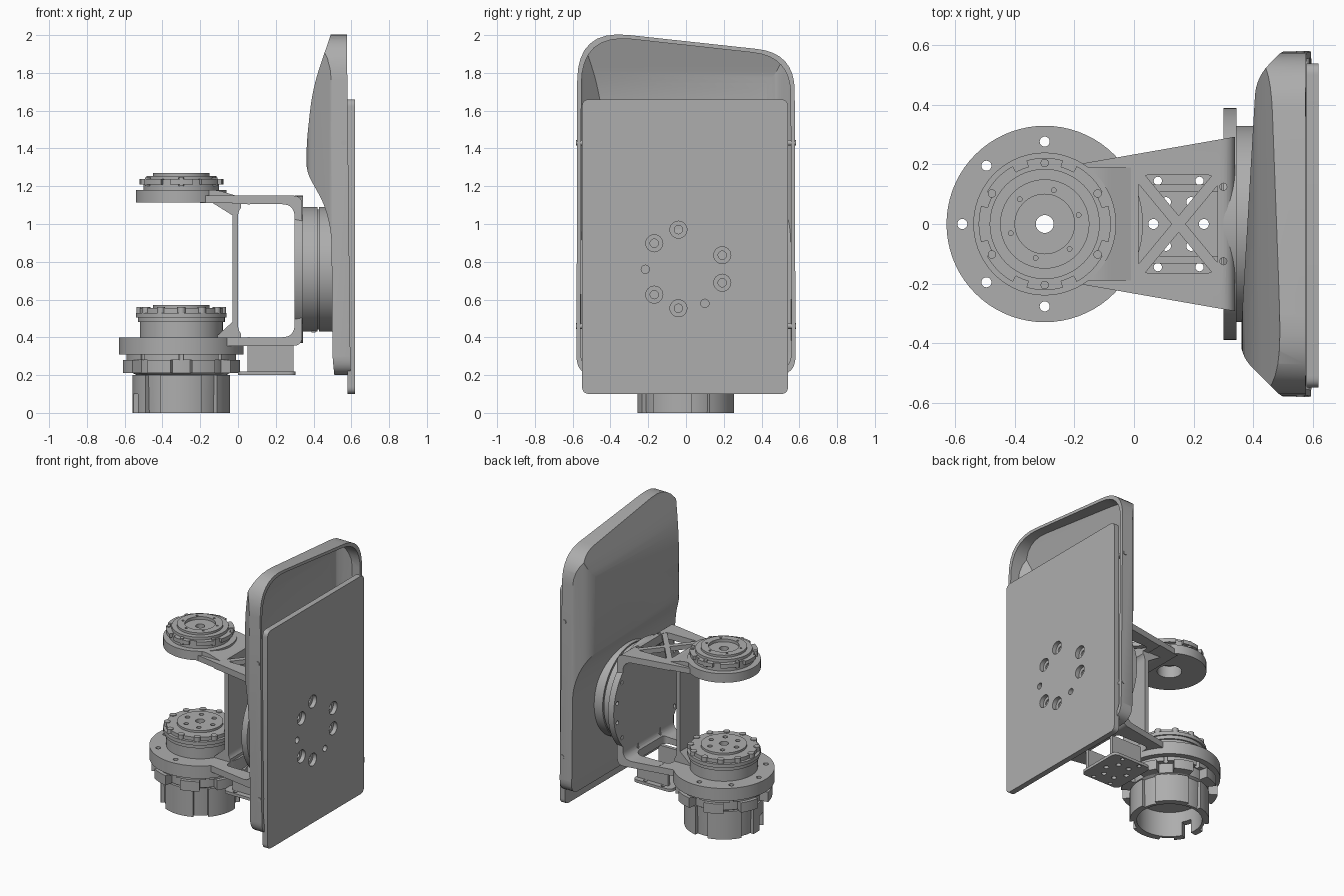
import bpy, bmesh
from math import sin, cos, pi, radians
from mathutils import Vector

if "Cube" in bpy.data.objects:
    bpy.data.objects.remove(bpy.data.objects["Cube"])

gray = bpy.data.materials.new("machined gray")
gray.use_nodes = True
tone = (0.42, 0.42, 0.42, 1)
gray.diffuse_color = tone
gray.node_tree.nodes["Principled BSDF"].inputs["Base Color"].default_value = tone

AXES = {"x": lambda a, b, h: (h, a, b),
        "y": lambda a, b, h: (a, h, b),
        "z": lambda a, b, h: (a, b, h)}
parts = []


def finish(name, bm):
    bmesh.ops.recalc_face_normals(bm, faces=bm.faces)
    mesh = bpy.data.meshes.new(name)
    bm.to_mesh(mesh)
    bm.free()
    mesh.materials.append(gray)
    ob = bpy.data.objects.new(name, mesh)
    bpy.context.collection.objects.link(ob)
    parts.append(ob)
    return ob


def prism(name, axis, lo, hi, *outlines):
    """Extrude one or more flat outlines along an axis."""
    bm = bmesh.new()
    for pts in outlines:
        rings = [[bm.verts.new(AXES[axis](p[0], p[1], h)) for p in pts] for h in (lo, hi)]
        for ring in rings:
            bm.faces.new(ring)
        for i in range(len(pts)):
            j = (i + 1) % len(pts)
            bm.faces.new((rings[0][i], rings[0][j], rings[1][j], rings[1][i]))
    return finish(name, bm)


def lathe(name, axis, centre, profile, n=72):
    """Spin a closed (radius, height) loop about an axis."""
    bm = bmesh.new()
    rings = [[bm.verts.new(AXES[axis](centre[0] + r * cos(2 * pi * k / n),
                                      centre[1] + r * sin(2 * pi * k / n), h))
              for k in range(n)] for r, h in profile]
    for i, ring in enumerate(rings):
        nxt = rings[(i + 1) % len(rings)]
        for k in range(n):
            m = (k + 1) % n
            bm.faces.new((ring[k], ring[m], nxt[m], nxt[k]))
    return finish(name, bm)


def boolean(ob, cutter, how="DIFFERENCE"):
    mod = ob.modifiers.new("cut", "BOOLEAN")
    mod.operation, mod.object, mod.solver = how, cutter, "EXACT"
    deps = bpy.context.evaluated_depsgraph_get()
    mesh = bpy.data.meshes.new_from_object(ob.evaluated_get(deps))
    ob.modifiers.clear()
    ob.data = mesh
    parts.remove(cutter)
    bpy.data.objects.remove(cutter)
    return ob


def circle(cx, cy, r, n=24):
    return [(cx + r * cos(2 * pi * k / n), cy + r * sin(2 * pi * k / n)) for k in range(n)]


def polar(cx, cy, r, count, start=0):
    return [(cx + r * cos(radians(start) + 2 * pi * k / count),
             cy + r * sin(radians(start) + 2 * pi * k / count)) for k in range(count)]


def sector(cx, cy, r0, r1, mid, half, n=8):
    """Arc-shaped lug outline, angles in degrees."""
    angles = [radians(mid - half + 2 * half * k / n) for k in range(n + 1)]
    return ([(cx + r1 * cos(a), cy + r1 * sin(a)) for a in angles] +
            [(cx + r0 * cos(a), cy + r0 * sin(a)) for a in reversed(angles)])


def rounded(pts, default=0.0, n=8):
    """Round each corner by its own distance (third value) or the default."""
    out = []
    for i, p in enumerate(pts):
        d = p[2] if len(p) > 2 else default
        c, a, b = (Vector(q[:2]) for q in (p, pts[i - 1], pts[(i + 1) % len(pts)]))
        if d == 0:
            out.append(tuple(c))
            continue
        s, e = c + (a - c).normalized() * d, c + (b - c).normalized() * d
        for k in range(n + 1):
            t = k / n
            out.append(tuple(s * (1 - t) ** 2 + c * 2 * t * (1 - t) + e * t * t))
    return out


def box(x0, x1, y0, y1):
    return [(x0, y0), (x1, y0), (x1, y1), (x0, y1)]


def shell_body(name, t, front):
    """Intersection of three silhouettes, thinned by t."""
    outline = [(-0.58, 0.2, 0.1), (0.58, 0.2, 0.1), (0.575, 1.905, 0.2), (-0.575, 2.03, 0.27)]
    outline = [(y * (1 - t * 1.7), 1.1 + (z - 1.1) * (1 - t * 1.1), d) for y, z, d in outline]
    side = [(0.52, 0.1), (0.5, 0.3, 0.04), (0.495, 0.95, 0.07), (0.46, 1.1, 0.07),
            (0.36, 1.28, 0.06), (0.365, 1.45, 0.07), (0.395, 1.72, 0.12), (0.49, 2.0, 0.02),
            (0.51, 2.1)]
    side = [(p[0] + t,) + p[1:] for p in side] + [(front, 2.1), (front + 0.022, 0.1)]
    plan = [(0.5, 0.585, 0.03), (0.41, 0.49, 0.06), (0.355, -0.44, 0.06), (0.5, -0.585, 0.03)]
    plan = [(x + t, y * (1 - t * 1.7), d) for x, y, d in plan] + [(0.8, -0.6), (0.8, 0.6)]
    ob = prism(name, "x", 0.2, 0.75, rounded(outline))
    boolean(ob, prism("side_cut", "y", -1, 1, rounded(side)), "INTERSECT")
    return boolean(ob, prism("plan_cut", "z", 0, 3, rounded(plan)), "INTERSECT")


# Curved back shell, hollow and open toward the panel
shell = shell_body("back_shell", 0, 0.575)
boolean(shell, shell_body("shell_hollow", 0.022, 0.7))
for x, z in ((0.56, 1.43), (0.575, 0.46)):
    prism("shell_side_screw", "y", -0.582, 0.582, circle(x, z, 0.015))

# Flat panel with counterbored mounting holes
panel = prism("front_panel", "x", 0.58, 0.62,
              rounded([(-0.55, 0.1), (0.54, 0.1), (0.54, 1.66), (-0.55, 1.66)], 0.04))
bolts = [(y, 0.762 + s * dz) for s in (-1, 1) for y, dz in ((-0.04, 0.208), (-0.168, 0.136), (0.192, 0.073))]
boolean(panel, prism("bores", "x", 0.59, 0.7, *[circle(y, z, 0.045) for y, z in bolts]))
boolean(panel, prism("holes", "x", 0.5, 0.7, *[circle(y, z, 0.022) for y, z in bolts + [(-0.215, 0.76), (0.1, 0.58)]]))

# Turntable between bracket and shell
MID = (0, 0.76)
lathe("turntable", "x", MID, [(0.05, 0.34), (0.33, 0.34), (0.33, 0.42), (0.318, 0.42),
                              (0.318, 0.43), (0.33, 0.43), (0.33, 0.51), (0.05, 0.51)])
prism("turntable_tab", "z", 0.425, 0.48, box(0.39, 0.41, -0.05, 0.05))
flange = lathe("mount_flange", "x", MID, [(0.06, 0.3), (0.39, 0.3), (0.39, 0.345), (0.06, 0.345)])
boolean(flange, prism("holes", "x", 0.2, 0.4, *[circle(y, z, 0.014, 16) for y, z in polar(0, 0.76, 0.355, 16, 11)]))

# C-shaped bracket frame with tapering arms and a narrow rear post
frame = prism("bracket_frame", "y", -0.4, 0.4, rounded(
    [(-0.2, 0.355), (0.34, 0.355, 0.05), (0.34, 1.15, 0.05), (-0.2, 1.15)]))
boolean(frame, prism("window", "y", -1, 1, rounded(box(0, 0.3, 0.4, 1.105), 0.07)))
boolean(frame, prism("taper", "z", 0, 2, [(-0.25, -0.19), (0.35, -0.295), (0.35, 0.295), (-0.25, 0.19)]), "INTERSECT")
boolean(frame, prism("rear_gap", "y", -1, 1, [(-0.3, 0.4), (-0.03, 0.4), (-0.03, 1.11), (-0.3, 1.11)]))
boolean(frame, prism("post_sides", "z", 0.4, 1.105, box(-0.1, 0.05, 0.11, 0.5), box(-0.1, 0.05, -0.5, -0.11)))
boolean(frame, prism("arm_window", "z", 0, 2, rounded(box(0.015, 0.28, -0.165, 0.165), 0.04)))
boolean(frame, prism("arm_holes", "z", 0, 2, *[circle(0.3, y, 0.012, 16) for y in (-0.125, 0.125)]))

# Crossed struts in the upper arm window
for s in (-1, 1):
    d = Vector((0.29, 0.35 * s)).normalized()
    n = Vector((-d.y, d.x)) * 0.018
    c = Vector((0.15, 0))
    prism("arm_strut", "z", 1.115, 1.148, [tuple(c + d * a * 0.215 + n * b)
                                          for a, b in ((-1, -1), (1, -1), (1, 1), (-1, 1))])

# Gussets joining post and arms to the hubs
prism("upper_gusset", "y", -0.11, 0.11, rounded([(-0.14, 1.115), (-0.1, 1.09, 0.02), (-0.02, 1.04), (-0.02, 1.115)]))
prism("lower_gusset", "y", -0.11, 0.11, [(-0.12, 0.4), (-0.02, 0.49), (-0.02, 0.4)])
prism("arm_shoulder", "y", -0.19, 0.19, rounded([(-0.2, 1.12), (-0.2, 1.18), (-0.11, 1.18, 0.03), (-0.01, 1.15), (-0.01, 1.12)]))
CX, CY = -0.3, 0

# Upper hub
hub = lathe("upper_hub", "z", (CX, CY), [
    (0.03, 1.25), (0.1, 1.25), (0.1, 1.27), (0.15, 1.27), (0.15, 1.255), (0.185, 1.255), (0.185, 1.235),
    (0.2, 1.235), (0.2, 1.18), (0.24, 1.18), (0.24, 1.115), (0.08, 1.115), (0.08, 1.2), (0.03, 1.2)])
prism("hub_lugs", "z", 1.21, 1.238, *[sector(CX, CY, 0.19, 0.222, a, 16) for a in range(0, 360, 45)])
prism("hub_screws", "z", 1.2, 1.245, *[circle(x, y, 0.014, 16) for x, y in polar(CX, CY, 0.205, 6, 30)])
boolean(hub, prism("holes", "z", 1.24, 1.3, *[circle(x, y, 0.008, 12) for x, y in polar(CX, CY, 0.118, 6, 15)]))

# Lower motor: stacked output stage, flange and open cup
motor = lathe("lower_motor", "z", (CX, CY), [
    (0.03, 0.57), (0.15, 0.57), (0.15, 0.555), (0.22, 0.555), (0.22, 0.53), (0.24, 0.53),
    (0.24, 0.505), (0.23, 0.505), (0.23, 0.48), (0.22, 0.48), (0.22, 0.4), (0.33, 0.4),
    (0.33, 0.31), (0.29, 0.31), (0.29, 0.28), (0.255, 0.28), (0.255, 0.21), (0.238, 0.2),
    (0.232, 0), (0.212, 0), (0.212, 0.18), (0.03, 0.18)])
boolean(motor, prism("holes", "z", 0.25, 0.45, *[circle(x, y, 0.017, 16) for x, y in polar(CX, CY, 0.277, 8)]))
boolean(motor, prism("holes", "z", 0.55, 0.6, *[circle(x, y, 0.016, 16) for x, y in polar(CX, CY, 0.1, 6)]))
prism("output_screws", "z", 0.52, 0.56, *[circle(x, y, 0.022, 16) for x, y in polar(CX, CY, 0.215, 12)])
prism("motor_lugs", "z", 0.21, 0.28, *[sector(CX, CY, 0.24, 0.315, a + 22.5, 12) for a in range(0, 360, 45)])

# Raised cup panels and cable notch
cup = prism("cup_panels", "z", 0, 0.2, *[sector(CX, CY, 0.225, 0.258, a, 25) for a in range(54, 400, 72)])
for ob in (motor, cup):
    boolean(ob, prism("cable_notch", "z", -0.1, 0.1, sector(CX, CY, 0.19, 0.3, 198, 9)))

# Connector tray under the lower arm
tray = prism("tray_plate", "z", 0.2, 0.22, rounded(box(0, 0.305, -0.17, 0.17), 0.04))
boolean(tray, prism("holes", "z", 0, 1, *[circle(x, y, 0.017, 16) for x, y in polar(0.15, 0, 0.085, 6)],
                    *[circle(x, y, 0.014, 16) for x in (0.08, 0.22) for y in (-0.145, 0.145)]))
prism("tray_walls", "z", 0.21, 0.36, *[box(0.05, 0.295, y - 0.012, y + 0.012) for y in (-0.12, 0.12)])

for ob in parts:
    bpy.ops.object.select_all(action="DESELECT")
    ob.select_set(True)
    bpy.context.view_layer.objects.active = ob
    bpy.ops.object.shade_smooth_by_angle(angle=radians(30))
